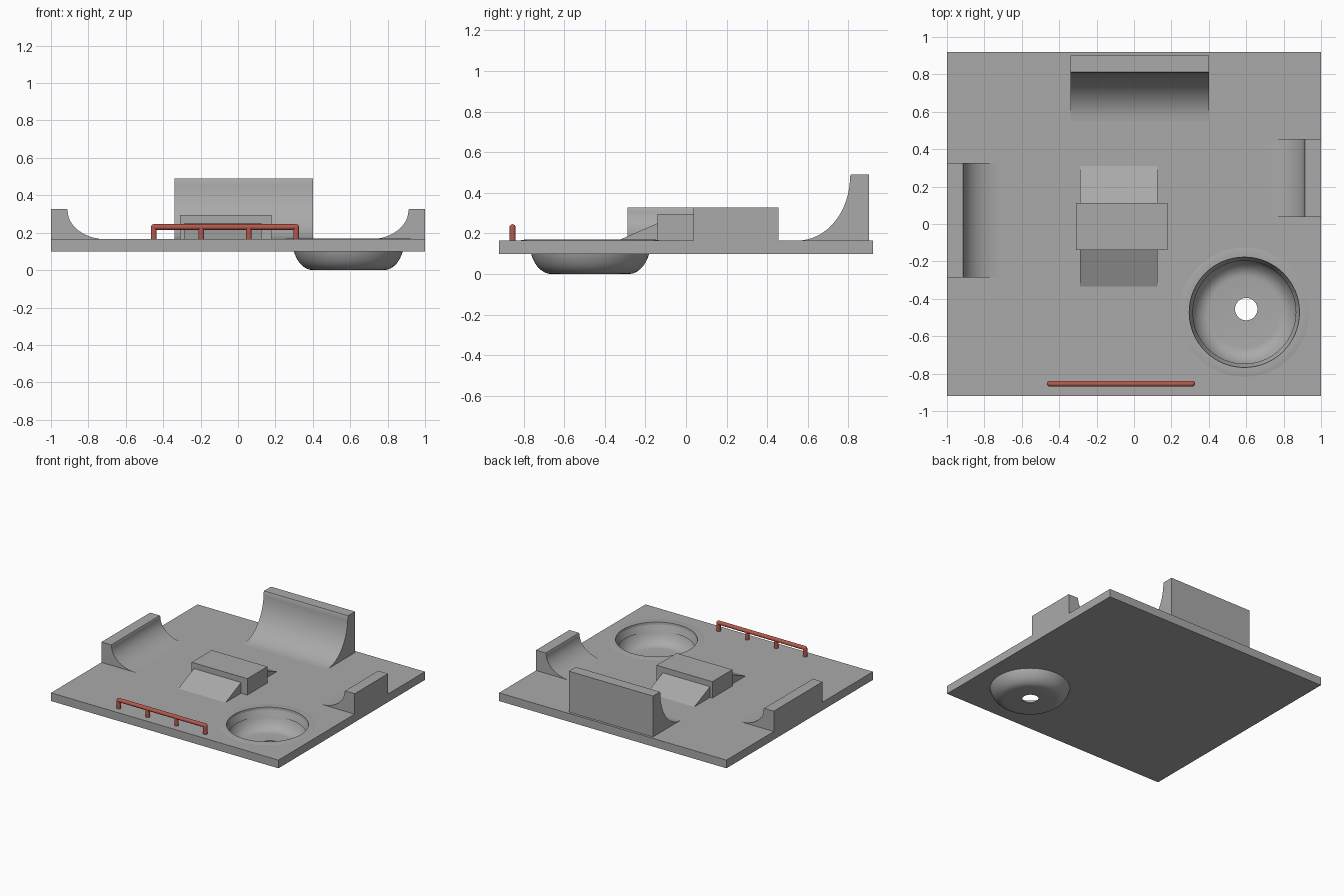
import bpy, bmesh, math
from mathutils import Vector

if "Cube" in bpy.data.objects:
    bpy.data.objects.remove(bpy.data.objects["Cube"])


def material(name, col):
    m = bpy.data.materials.new(name)
    m.diffuse_color = (*col, 1)
    m.use_nodes = True
    m.node_tree.nodes["Principled BSDF"].inputs["Base Color"].default_value = m.diffuse_color
    return m


CONCRETE = material("concrete grey", (0.40, 0.40, 0.40))
RED = material("rail red", (0.46, 0.10, 0.075))
FLOOR = 0.165
BX, BY = 0.59, -0.472          # bowl centre
HX, HY = 0.60, -0.455          # drain hole centre


def finish(name, bm, mat, smooth=False):
    bmesh.ops.recalc_face_normals(bm, faces=bm.faces)
    me = bpy.data.meshes.new(name)
    bm.to_mesh(me)
    bm.free()
    ob = bpy.data.objects.new(name, me)
    bpy.context.collection.objects.link(ob)
    me.materials.append(mat)
    if smooth:
        bpy.context.view_layer.objects.active = ob
        ob.select_set(True)
        bpy.ops.object.shade_smooth_by_angle(angle=math.radians(35))
        ob.select_set(False)
    return ob


def extrude(name, profile, vec, smooth=False):
    """Closed prism from a list of 3D profile points."""
    bm = bmesh.new()
    f = bm.faces.new([bm.verts.new(p) for p in profile])
    r = bmesh.ops.extrude_face_region(bm, geom=[f])
    bmesh.ops.translate(bm, vec=vec, verts=[v for v in r["geom"] if isinstance(v, bmesh.types.BMVert)])
    return finish(name, bm, CONCRETE, smooth)


def ring(bm, cx, cy, r, z, n=64):
    return [bm.verts.new((cx + r * math.cos(2 * math.pi * i / n),
                          cy + r * math.sin(2 * math.pi * i / n), z)) for i in range(n)]


def bridge(bm, a, b):
    n = len(a)
    for i in range(n):
        bm.faces.new((a[i], a[(i + 1) % n], b[(i + 1) % n], b[i]))


def sheet_with_hole(bm, z, r):
    """Rectangle at height z with the bowl opening left out."""
    corners = [bm.verts.new((x, y, z)) for x, y in ((-1, -0.92), (1, -0.92), (1, 0.92), (-1, 0.92))]
    hole = ring(bm, BX, BY, r, z)
    edges = [bm.edges.new((l[i], l[(i + 1) % len(l)])) for l in (corners, hole) for i in range(len(l))]
    bmesh.ops.triangle_fill(bm, edges=edges, use_beauty=True)
    return corners, hole


# Ground slab with bowl opening
bm = bmesh.new()
c1, h1 = sheet_with_hole(bm, FLOOR, 0.30)
c0, h0 = sheet_with_hole(bm, 0.10, 0.275)
bridge(bm, c0, c1)
bridge(bm, h0, h1)
finish("ground_slab", bm, CONCRETE)

# Bowl: lip, curved wall, flat floor with drain hole, thin shell underneath
bm = bmesh.new()
arc = [math.radians(a) for a in range(0, 91, 10)]
inner = [(0.345, FLOOR + 0.0005), (0.325, FLOOR + 0.004)]
inner += [(0.19 + 0.105 * math.cos(a), 0.168 - 0.160 * math.sin(a)) for a in arc]
outer = [(0.19 + 0.110 * math.cos(a), 0.165 - 0.165 * math.sin(a)) for a in reversed(arc)]
rings = [ring(bm, BX, BY, r, z) for r, z in inner]
rings.append(ring(bm, HX, HY, 0.06, 0.008))
rings.append(ring(bm, HX, HY, 0.06, 0.0))
rings += [ring(bm, BX, BY, r, z) for r, z in outer]
for a, b in zip(rings, rings[1:] + rings[:1]):
    bridge(bm, a, b)
finish("bowl", bm, CONCRETE, True)


# Quarter pipes: (distance, height) profile from the back wall inwards
def quarter_pipe(name, back, inward, across, deck, foot, top, length):
    back, inward, across = Vector(back), Vector(inward), Vector(across)
    pts = [(0, FLOOR), (0, top), (deck, top)]
    for i in range(0, 17):
        t = math.pi / 2 * (1 - i / 16)
        pts.append((foot - (foot - deck - 0.004) * math.sin(t),
                    top - 0.008 - (top - 0.008 - FLOOR) * math.cos(t)))
    prof = [back + inward * d + Vector((0, 0, z)) for d, z in pts]
    extrude(name, prof, across * length, True)


quarter_pipe("back_quarter_pipe", (-0.34, 0.90, 0), (0, -1, 0), (1, 0, 0), 0.088, 0.35, 0.49, 0.74)
quarter_pipe("left_quarter_pipe", (-1, -0.287, 0), (1, 0, 0), (0, 1, 0), 0.085, 0.295, 0.327, 0.612)
quarter_pipe("right_quarter_pipe", (1, 0.037, 0), (-1, 0, 0), (0, 1, 0), 0.085, 0.295, 0.327, 0.418)

# Centre box and its two ramps
extrude("centre_box", [(-0.31, y, z) for y, z in
        ((-0.14, FLOOR), (0.112, FLOOR), (0.112, 0.295), (-0.14, 0.295))], (0.49, 0, 0))
for name, near, far in (("front_ramp", -0.14, -0.335), ("back_ramp", 0.112, 0.31)):
    extrude(name, [(-0.29, near, FLOOR), (-0.29, far, FLOOR), (-0.29, near, 0.25)], (0.415, 0, 0))

# Grind rail: bar, round ends and posts
RY, RZ, R = -0.854, 0.23, 0.0155


def rod(name, a, b):
    a, b = Vector(a), Vector(b)
    bm = bmesh.new()
    bmesh.ops.create_cone(bm, cap_ends=True, segments=16, radius1=R, radius2=R, depth=(b - a).length)
    bmesh.ops.rotate(bm, verts=bm.verts, matrix=Vector((0, 0, 1)).rotation_difference(b - a).to_matrix())
    bmesh.ops.translate(bm, verts=bm.verts, vec=(a + b) / 2)
    finish(name, bm, RED, True)


posts = [-0.45, -0.196, 0.058, 0.311]
rod("rail_bar", (posts[0], RY, RZ), (posts[-1], RY, RZ))
for i, x in enumerate(posts):
    rod(f"rail_post_{i + 1}", (x, RY, FLOOR - 0.01), (x, RY, RZ))
for side, x in (("left", posts[0]), ("right", posts[-1])):
    bm = bmesh.new()
    bmesh.ops.create_uvsphere(bm, u_segments=16, v_segments=8, radius=R)
    bmesh.ops.translate(bm, verts=bm.verts, vec=(x, RY, RZ))
    finish(f"rail_end_{side}", bm, RED, True)
